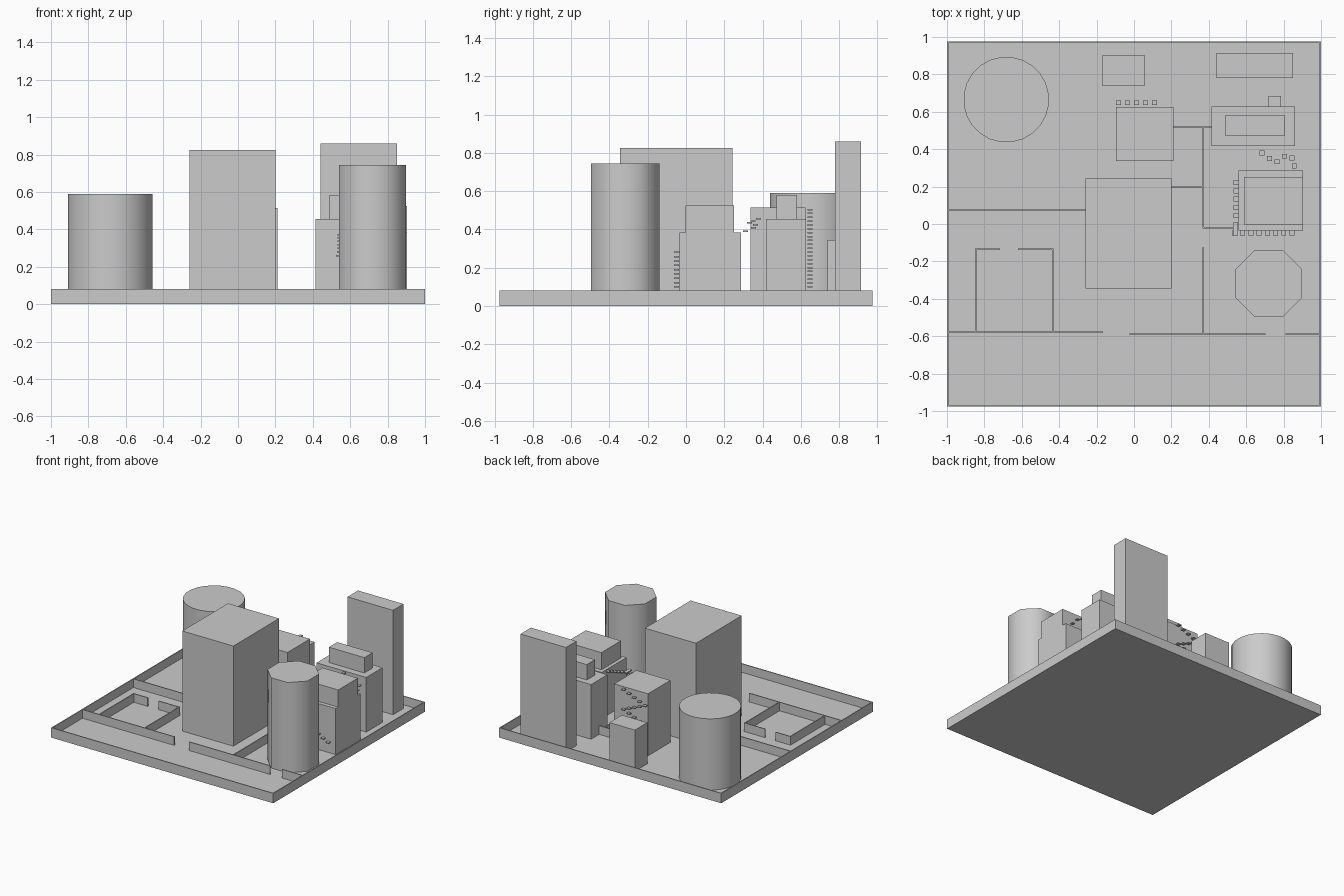
import bpy
import bmesh
import math
from mathutils import Matrix, Vector

default_cube = bpy.data.objects.get("Cube")
if default_cube:
    bpy.data.objects.remove(default_cube, do_unlink=True)

FLOOR = 0.01
WALL_TOP = 0.08
WALL_THICKNESS = 0.008

grey = bpy.data.materials.new("plain_grey")
grey.use_nodes = True
grey.diffuse_color = (0.6, 0.6, 0.6, 1)
grey.node_tree.nodes["Principled BSDF"].inputs["Base Color"].default_value = grey.diffuse_color


def add_box(bm, low, high):
    """Add an axis-aligned box between two corners."""
    low, high = Vector(low), Vector(high)
    matrix = Matrix.Translation((low + high) / 2) @ Matrix.Diagonal((*(high - low), 1))
    bmesh.ops.create_cube(bm, size=1, matrix=matrix)


def finish(bm, name):
    mesh = bpy.data.meshes.new(name)
    bm.to_mesh(mesh)
    bm.free()
    mesh.materials.append(grey)
    obj = bpy.data.objects.new(name, mesh)
    bpy.context.collection.objects.link(obj)
    return obj


def block(name, x0, x1, y0, y1, top, bottom=FLOOR):
    bm = bmesh.new()
    add_box(bm, (x0, y0, bottom), (x1, y1, top))
    return finish(bm, name)


def tower(name, x, y, radius, top, sides):
    """Upright prism with smooth sides and a sharp rim."""
    bm = bmesh.new()
    height = top - FLOOR
    matrix = Matrix.Translation((x, y, FLOOR + height / 2)) @ Matrix.Rotation(math.pi / sides, 4, "Z")
    bmesh.ops.create_cone(bm, cap_ends=True, segments=sides, radius1=radius,
                          radius2=radius, depth=height, matrix=matrix)
    obj = finish(bm, name)
    bpy.ops.object.select_all(action="DESELECT")
    obj.select_set(True)
    bpy.context.view_layer.objects.active = obj
    bpy.ops.object.shade_smooth_by_angle(angle=math.radians(60))


def steps(name, positions, size=0.026, thickness=0.008):
    """Small floating square treads centred on the given points."""
    bm = bmesh.new()
    half = Vector((size, size, thickness)) / 2
    for position in positions:
        add_box(bm, Vector(position) - half, Vector(position) + half)
    finish(bm, name)


def walls(name, runs):
    """Thin walls along straight runs of (x0, y0, x1, y1)."""
    bm = bmesh.new()
    half = WALL_THICKNESS / 2
    for x0, y0, x1, y1 in runs:
        add_box(bm, (x0 - half, y0 - half, FLOOR / 2), (x1 + half, y1 + half, WALL_TOP))
    finish(bm, name)


# Ground tray
block("ground_slab", -1, 1, -0.975, 0.975, FLOOR, 0)
edge_x, edge_y = 1 - WALL_THICKNESS / 2, 0.975 - WALL_THICKNESS / 2
bm = bmesh.new()
for side in (-1, 1):
    x, y = side * edge_x, side * edge_y
    half = WALL_THICKNESS / 2
    add_box(bm, (x - half, -0.975, 0), (x + half, 0.975, WALL_TOP))
    add_box(bm, (-1, y - half, 0), (1, y + half, WALL_TOP))
finish(bm, "perimeter_wall")

# Low dividing walls
walls("street_walls", [
    (-1 + WALL_THICKNESS, 0.075, -0.26, 0.075),
    (-1 + WALL_THICKNESS, -0.58, -0.17, -0.58),
    (-0.02, -0.59, 0.7, -0.59),
    (0.815, -0.59, 1 - WALL_THICKNESS, -0.59),
])
walls("courtyard_walls", [
    (-0.845, -0.58, -0.845, -0.135),
    (-0.435, -0.58, -0.435, -0.135),
    (-0.845, -0.135, -0.72, -0.135),
    (-0.615, -0.135, -0.435, -0.135),
])
walls("alley_walls", [
    (0.37, -0.59, 0.37, -0.13),
    (0.37, -0.02, 0.37, 0.52),
    (0.21, 0.52, 0.415, 0.52),
    (0.2, 0.2, 0.37, 0.2),
    (0.37, -0.02, 0.54, -0.02),
])

# Buildings
block("main_building", -0.26, 0.2, -0.345, 0.243, 0.825)
block("rear_middle_building", -0.095, 0.21, 0.337, 0.625, 0.515)
block("small_rear_building", -0.17, 0.06, 0.74, 0.9, 0.345)
block("tall_slab_building", 0.44, 0.85, 0.78, 0.915, 0.86)
block("terrace_building", 0.415, 0.862, 0.418, 0.628, 0.455)
block("terrace_penthouse", 0.487, 0.806, 0.474, 0.58, 0.58, 0.45)
block("terrace_porch", 0.72, 0.785, 0.62, 0.685, WALL_TOP)
block("stepped_building_base", 0.558, 0.904, -0.034, 0.287, 0.385)
block("stepped_building_upper", 0.587, 0.904, -0.002, 0.25, 0.525, 0.38)
tower("round_tower", -0.683, 0.665, 0.229, 0.59, 24)
tower("octagonal_tower", 0.72, -0.318, 0.194, 0.745, 8)

# Zigzag climbing treads on the back of the rear building
zigzag = []
for i in range(21):
    column = abs((i + 4) % 8 - 4)
    zigzag.append((-0.083 + column * 0.048, 0.648, 0.1 + i * 0.0202))
steps("zigzag_treads", zigzag)

# Treads winding round the stepped building
front = [(0.845 - i * 0.044, -0.049, 0.1 + i * 0.0225) for i in range(8)]
side = [(0.545, 0.045 + i * 0.044, 0.3 + i * 0.018) for i in range(5)]
steps("winding_treads", front + side)
block("winding_landing", 0.528, 0.556, -0.062, 0.008, 0.284, 0.276)

# Floating treads between the two terraces
steps("bridge_treads", [
    (0.857, 0.31, 0.39), (0.845, 0.352, 0.41), (0.805, 0.362, 0.425),
    (0.765, 0.333, 0.435), (0.725, 0.35, 0.445), (0.685, 0.38, 0.457),
])
